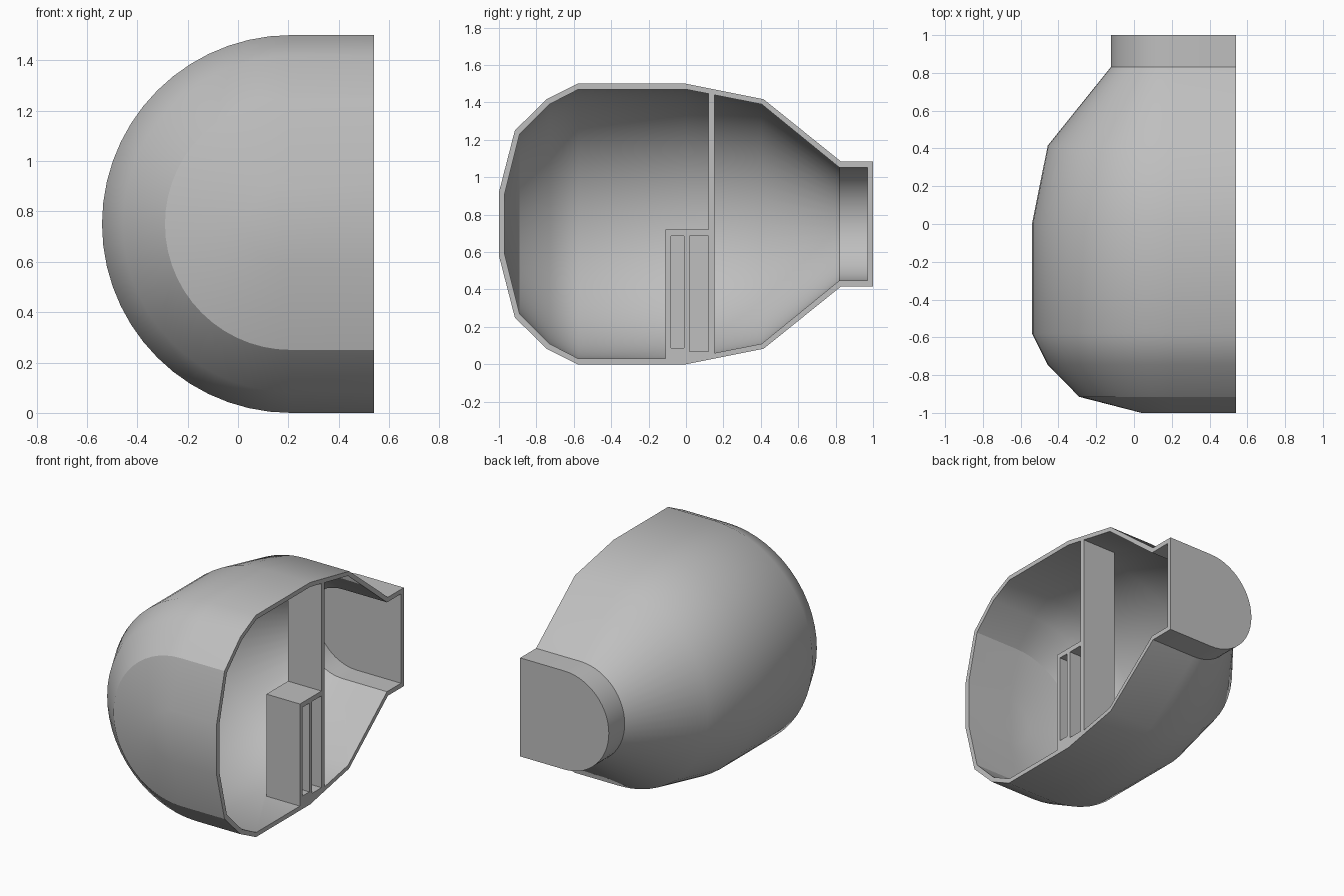
import bpy
import bmesh
from math import cos, sin, pi, radians

cube = bpy.data.objects.get("Cube")
if cube:
    bpy.data.objects.remove(cube, do_unlink=True)

AXIS_X, AXIS_Z = 0.21, 0.75   # centre of the rounded side
CUT_X = 0.54                  # flat open side
STEPS = 28                    # sides of the half round

grey = bpy.data.materials.new("plain grey")
grey.use_nodes = True
colour = (0.52, 0.52, 0.52, 1)
grey.diffuse_color = colour
grey.node_tree.nodes["Principled BSDF"].inputs["Base Color"].default_value = colour


def make_object(name, bm):
    bmesh.ops.recalc_face_normals(bm, faces=bm.faces[:])
    mesh = bpy.data.meshes.new(name)
    bm.to_mesh(mesh)
    bm.free()
    mesh.materials.append(grey)
    obj = bpy.data.objects.new(name, mesh)
    bpy.context.collection.objects.link(obj)
    return obj


def half_round(name, profile, end_x):
    """Half lathe about the y axis, extended straight to end_x."""
    bm = bmesh.new()
    rings = []
    for y, r in profile:
        pts = [(end_x, AXIS_Z + r)]
        for i in range(STEPS + 1):
            a = pi / 2 + pi * i / STEPS
            pts.append((AXIS_X + r * cos(a), AXIS_Z + r * sin(a)))
        pts.append((end_x, AXIS_Z - r))
        rings.append([bm.verts.new((x, y, z)) for x, z in pts])
    n = len(rings[0])
    for a, b in zip(rings, rings[1:]):
        for i in range(n):
            j = (i + 1) % n
            bm.faces.new((a[i], a[j], b[j], b[i]))
    bm.faces.new(rings[0])
    bm.faces.new(rings[-1])
    return make_object(name, bm)


def box(name, x, y, z):
    bm = bmesh.new()
    bmesh.ops.create_cube(bm, size=1)
    for v in bm.verts:
        v.co = [lo if c < 0 else hi for c, (lo, hi) in zip(v.co, (x, y, z))]
    return make_object(name, bm)


def carve(target, cutter):
    """Subtract the cutter for good, then remove it."""
    mod = target.modifiers.new("carve", "BOOLEAN")
    mod.operation, mod.solver, mod.object = "DIFFERENCE", "EXACT", cutter
    bpy.context.view_layer.update()
    deps = bpy.context.evaluated_depsgraph_get()
    mesh = bpy.data.meshes.new_from_object(target.evaluated_get(deps))
    target.modifiers.clear()
    target.data = mesh
    bpy.data.objects.remove(cutter, do_unlink=True)


# Outer body: blunt nose, wide middle, tapering to a neck
shell = half_round("half_shell", [
    (-1, 0.17), (-0.915, 0.5), (-0.745, 0.667), (-0.58, 0.75),
    (0, 0.75), (0.415, 0.667), (0.83, 0.333), (1, 0.333)], CUT_X)

# Hollow inside, leaving the divider wall and the low block standing
cavity = half_round("cavity", [
    (-0.97, 0.16), (-0.89, 0.48), (-0.73, 0.64), (-0.575, 0.72),
    (0, 0.72), (0.405, 0.64), (0.82, 0.302), (0.97, 0.302)], CUT_X + 0.1)
INSERT_X = (0.29, 1)
carve(cavity, box("divider_wall", INSERT_X, (0.12, 0.153), (-0.2, 1.7)))
carve(cavity, box("low_block", INSERT_X, (-0.11, 0.13), (-0.2, 0.72)))
carve(shell, cavity)

# Two upright slots in the block
for y, bottom in (((-0.08, -0.01), 0.088), ((0.018, 0.12), 0.067)):
    carve(shell, box("slot", (0.32, 1), y, (bottom, 0.687)))

# Merge the flat pieces of the cut side and shade the round parts smoothly
bm = bmesh.new()
bm.from_mesh(shell.data)
bmesh.ops.remove_doubles(bm, verts=bm.verts[:], dist=0.0001)
bmesh.ops.dissolve_limit(bm, angle_limit=radians(0.2),
                         verts=bm.verts[:], edges=bm.edges[:])
bm.to_mesh(shell.data)
bm.free()

bpy.ops.object.select_all(action="DESELECT")
shell.select_set(True)
bpy.context.view_layer.objects.active = shell
bpy.ops.object.shade_smooth_by_angle(angle=radians(30))
